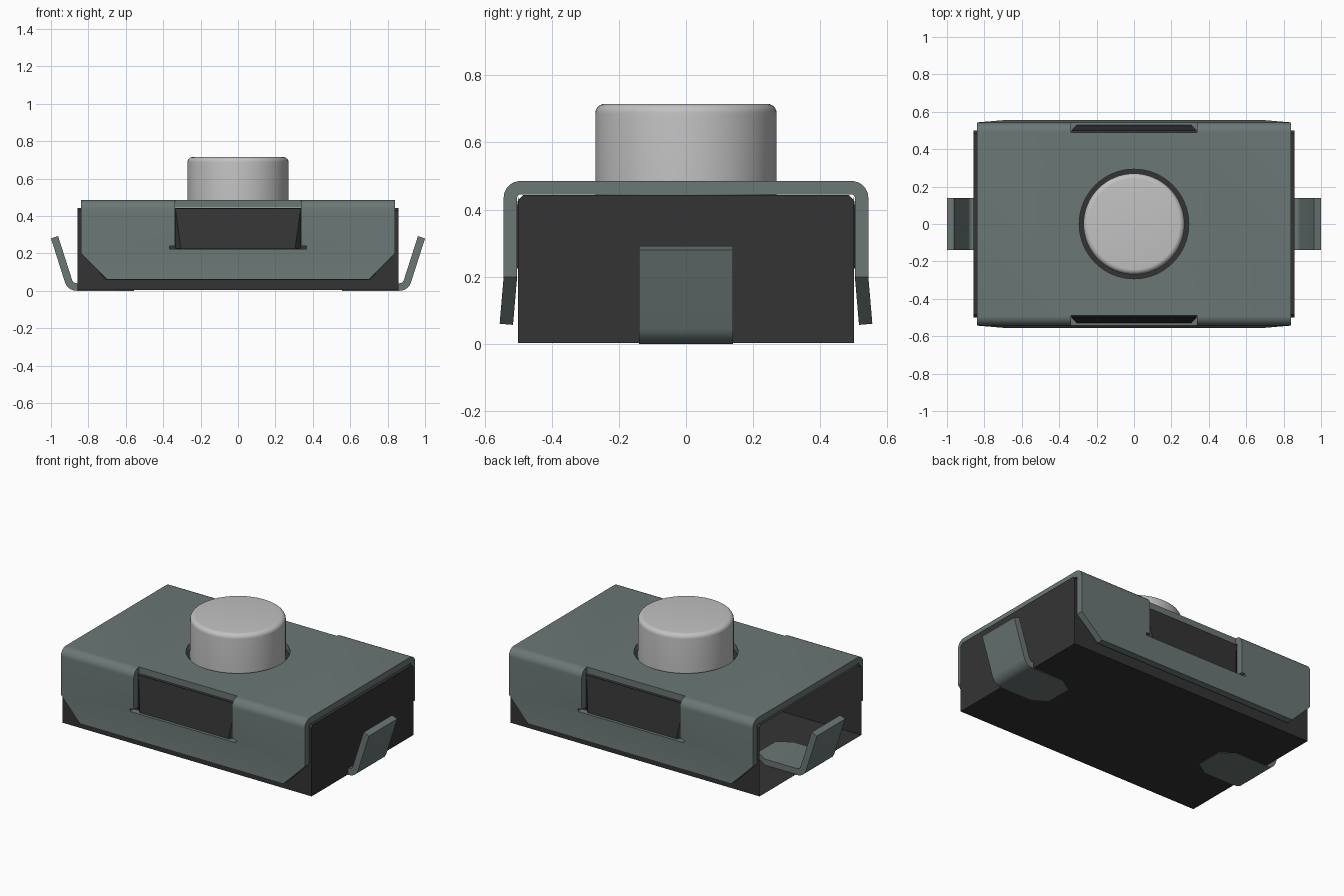
import bpy, bmesh, math
from math import sin, cos, pi

cube = bpy.data.objects.get("Cube")
if cube:
    bpy.data.objects.remove(cube, do_unlink=True)


def material(name, rgb, metallic=0.0):
    m = bpy.data.materials.new(name)
    m.use_nodes = True
    m.diffuse_color = (*rgb, 1)
    m.node_tree.nodes["Principled BSDF"].inputs["Base Color"].default_value = (*rgb, 1)
    return m


STEEL = material("grey green steel", (0.145, 0.185, 0.18))
BLACK = material("black plastic", (0.034, 0.034, 0.034))
LIGHT = material("light grey plastic", (0.54, 0.54, 0.54))


def make_object(name, bm, mat=None):
    mesh = bpy.data.meshes.new(name)
    bm.to_mesh(mesh)
    bm.free()
    ob = bpy.data.objects.new(name, mesh)
    bpy.context.collection.objects.link(ob)
    if mat:
        mesh.materials.append(mat)
    return ob


def smooth(ob):
    bpy.ops.object.select_all(action="DESELECT")
    ob.select_set(True)
    bpy.context.view_layer.objects.active = ob
    bpy.ops.object.shade_smooth_by_angle(angle=math.radians(30))


def bake(ob):
    """Replace the mesh by its modified result."""
    deps = bpy.context.evaluated_depsgraph_get()
    mesh = bpy.data.meshes.new_from_object(ob.evaluated_get(deps))
    ob.modifiers.clear()
    ob.data = mesh


def sheet(name, path, along_x):
    """Bent sheet metal from a path of (run, height, half width)."""
    bm = bmesh.new()
    rows = []
    for u, z, w in path:
        rows.append([bm.verts.new((u, v, z) if along_x else (v, u, z)) for v in (-w, w)])
    for a, b in zip(rows, rows[1:]):
        bm.faces.new((a[0], a[1], b[1], b[0]))
    ob = make_object(name, bm, STEEL)
    mod = ob.modifiers.new("thickness", "SOLIDIFY")
    mod.thickness = 0.04
    mod.offset = -1
    mod.use_even_offset = True
    bake(ob)
    return ob


def box(bm, x, y0, y1, z0, z1):
    verts = bmesh.ops.create_cube(bm, size=1)["verts"]
    for v in verts:
        v.co = (2 * x * v.co.x, (y0 + y1) / 2 + v.co.y * (y1 - y0),
                (z0 + z1) / 2 + v.co.z * (z1 - z0))


def cut(ob, bm):
    cutter = make_object("cutter", bm)
    cutter.hide_render = True
    mod = ob.modifiers.new("cut", "BOOLEAN")
    mod.operation = "DIFFERENCE"
    mod.solver = "EXACT"
    mod.object = cutter
    bake(ob)
    bpy.data.objects.remove(cutter, do_unlink=True)


# Body: chamfered hollow shell, open at one end
bm = bmesh.new()
half = [(0.5, 0.003), (0.5, 0.428), (0.485, 0.443)]
profile = half + [(-y, z) for y, z in reversed(half)]
ends = [[bm.verts.new((x, y, z)) for y, z in profile] for x in (-0.857, 0.857)]
bm.faces.new(ends[1])
for i in range(len(profile)):
    j = (i + 1) % len(profile)
    bm.faces.new((ends[0][i], ends[0][j], ends[1][j], ends[1][i]))
bmesh.ops.recalc_face_normals(bm, faces=bm.faces)
make_object("body", bm, BLACK)

# Latch wedges on both long sides
for side, name in ((-1, "front_latch"), (1, "back_latch")):
    bm = bmesh.new()
    top = [bm.verts.new((x, side * 0.499, 0.44)) for x in (-0.335, 0.335)]
    low = [bm.verts.new((x, side * 0.53, 0.225)) for x in (-0.305, 0.305)]
    root = [bm.verts.new((x, side * 0.499, 0.225)) for x in (-0.335, 0.335)]
    bm.faces.new((top[0], top[1], low[1], low[0]))
    bm.faces.new((low[0], low[1], root[1], root[0]))
    bm.faces.new((root[0], root[1], top[1], top[0]))
    for k in (0, 1):
        bm.faces.new((top[k], low[k], root[k]))
    bmesh.ops.recalc_face_normals(bm, faces=bm.faces)
    make_object(name, bm, BLACK)

# Cover: folded plate with skirts kicked outward
right = [(0.555, 0.06, 0.70), (0.543, 0.2, 0.84)]
right += [(0.493 + 0.05 * cos(a), 0.435 + 0.05 * sin(a), 0.84)
          for a in (i * pi / 16 for i in range(9))]
cover = sheet("cover", [(-y, z, w) for y, z, w in right] + right[::-1], False)

# Round opening, side windows and their corner reliefs
bm = bmesh.new()
bmesh.ops.create_cone(bm, cap_ends=True, segments=64, radius1=0.293, radius2=0.293, depth=1)
for v in bm.verts:
    v.co.z += 0.8
cut(cover, bm)
for y0, y1 in ((-0.7, -0.49), (0.49, 0.7)):
    for x, z0, z1 in ((0.338, 0.225, 0.6), (0.365, 0.222, 0.24)):
        bm = bmesh.new()
        box(bm, x, y0, y1, z0, z1)
        cut(cover, bm)
smooth(cover)

# Button: lathed disc with a rounded rim
bm = bmesh.new()
R, TOP, r = 0.27, 0.715, 0.028
outline = [(0, 0.444), (R, 0.444)]
outline += [(R - r + r * cos(a), TOP - r + r * sin(a)) for a in (i * pi / 12 for i in range(7))]
outline.append((0, TOP))
verts = [bm.verts.new((x, 0, z)) for x, z in outline]
edges = [bm.edges.new(pair) for pair in zip(verts, verts[1:])]
bmesh.ops.spin(bm, geom=verts + edges, cent=(0, 0, 0), axis=(0, 0, 1), angle=2 * pi, steps=64)
bmesh.ops.remove_doubles(bm, verts=bm.verts, dist=0.0001)
bmesh.ops.recalc_face_normals(bm, faces=bm.faces)
smooth(make_object("button", bm, LIGHT))

# Terminals: tapered foot under the body, bend, and upswept leg
leg = [(0.555, 0, 0.085), (0.64, 0, 0.14)]
leg += [(0.863 + 0.065 * sin(a), 0.065 * (1 - cos(a)), 0.14)
        for a in (math.radians(72.3) * i / 8 for i in range(9))]
leg.append((1.0, 0.28, 0.14))
for name, turn in (("left_terminal", 0), ("right_terminal", pi)):
    ob = sheet(name, leg, True)
    ob.rotation_euler.z = turn
    smooth(ob)
